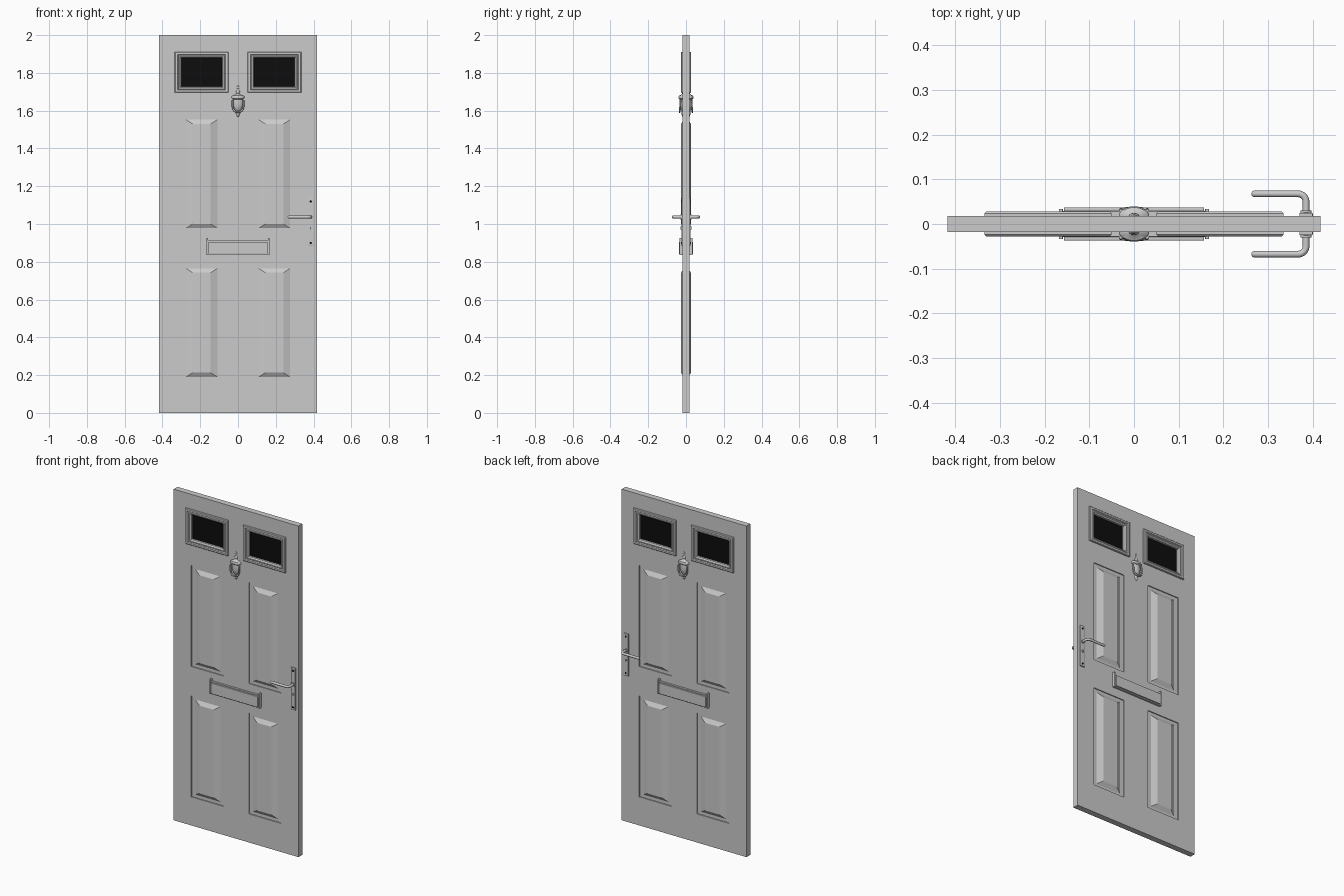
import bpy, bmesh, math
from mathutils import Matrix

if "Cube" in bpy.data.objects:
    bpy.data.objects.remove(bpy.data.objects["Cube"])

T = 0.018                       # half thickness of the slab
CX = 0.1925                     # panel / window centre from the middle
black = bpy.data.materials.new("black_glass")
black.diffuse_color = (0.004, 0.004, 0.004, 1)
black.use_nodes = True
black.node_tree.nodes["Principled BSDF"].inputs["Base Color"].default_value = black.diffuse_color


def finish(bm, name, mirror=(False, True), mat=None, smooth=False):
    bmesh.ops.remove_doubles(bm, verts=bm.verts, dist=1e-5)
    bmesh.ops.recalc_face_normals(bm, faces=bm.faces)
    me = bpy.data.meshes.new(name)
    bm.to_mesh(me)
    bm.free()
    ob = bpy.data.objects.new(name, me)
    bpy.context.collection.objects.link(ob)
    if mat:
        me.materials.append(mat)
    if any(mirror):
        m = ob.modifiers.new("mirror", 'MIRROR')
        m.use_axis = (mirror[0], mirror[1], False)
        m.use_mirror_merge = False
    if smooth:
        for o in bpy.context.selected_objects:
            o.select_set(False)
        bpy.context.view_layer.objects.active = ob
        ob.select_set(True)
        bpy.ops.object.shade_smooth_by_angle(angle=math.radians(40))
    return ob


def quad(bm, *pts):
    bm.faces.new([bm.verts.new(p) for p in pts])


def rings(bm, cx, cz, loops, cap=False):
    """Nested rectangles (half width, half height, y) joined by faces."""
    rows = [[(cx + a * w, y, cz + b * h) for a, b in ((-1, -1), (1, -1), (1, 1), (-1, 1))]
            for w, h, y in loops]
    for r, q in zip(rows, rows[1:]):
        for i in range(4):
            j = (i + 1) % 4
            quad(bm, r[i], r[j], q[j], q[i])
    if cap:
        quad(bm, *rows[-1])


def box(name, x0, x1, y0, y1, z0, z1, bevel=0.0, **kw):
    bm = bmesh.new()
    bmesh.ops.create_cube(bm, size=1)
    for v in bm.verts:
        v.co = ((x0 + x1) / 2 + v.co.x * (x1 - x0), (y0 + y1) / 2 + v.co.y * (y1 - y0),
                (z0 + z1) / 2 + v.co.z * (z1 - z0))
    if bevel:
        bmesh.ops.bevel(bm, geom=bm.edges[:], offset=bevel, segments=2, affect='EDGES', profile=0.5)
    return finish(bm, name, **kw)


def disc(name, x, z, r, y0, y1, **kw):
    bm = bmesh.new()
    bmesh.ops.create_cone(bm, cap_ends=True, segments=24, radius1=r, radius2=r, depth=abs(y1 - y0),
                          matrix=Matrix.Translation((x, (y0 + y1) / 2, z)) @ Matrix.Rotation(math.pi / 2, 4, 'X'))
    return finish(bm, name, smooth=True, **kw)


def ball(name, co, r, **kw):
    bm = bmesh.new()
    bmesh.ops.create_uvsphere(bm, u_segments=16, v_segments=10, radius=r, matrix=Matrix.Translation(co))
    return finish(bm, name, smooth=True, **kw)


def tube(name, pts, r):
    cu = bpy.data.curves.new(name, 'CURVE')
    cu.dimensions = '3D'
    cu.bevel_depth, cu.bevel_resolution, cu.use_fill_caps = r, 4, True
    sp = cu.splines.new('POLY')
    sp.points.add(len(pts) - 1)
    for p, c in zip(sp.points, pts):
        p.co = (*c, 1)
    ob = bpy.data.objects.new(name, cu)
    bpy.context.collection.objects.link(ob)


# Door slab: a grid with four sunken and raised panels and two window openings
HW, PH, WH = 0.108, 0.305, 0.0775
xs = [-0.417, -CX - HW, -CX + HW, CX - HW, CX + HW, 0.417]
zs = [0, 0.1725, 0.7825, 0.96, 1.57, 1.7255, 1.8805, 2]
bm = bmesh.new()
for s in (-1, 1):
    y = s * T
    for i, (x0, x1) in enumerate(zip(xs, xs[1:])):
        for k, (z0, z1) in enumerate(zip(zs, zs[1:])):
            cx, cz = (x0 + x1) / 2, (z0 + z1) / 2
            if i in (1, 3) and k in (1, 3):
                rings(bm, cx, cz, [(HW, PH, y), (HW, PH, s * 0.012), (0.083, 0.2875, s * 0.012),
                                   (0.048, 0.265, s * 0.026)], cap=True)
            elif i in (1, 3) and k == 5:
                rings(bm, cx, cz, [(HW, WH, y), (HW, WH, 0)])
            else:
                quad(bm, (x0, y, z0), (x1, y, z0), (x1, y, z1), (x0, y, z1))
for x0, x1 in zip(xs, xs[1:]):
    for z in (0, 2):
        quad(bm, (x0, -T, z), (x1, -T, z), (x1, T, z), (x0, T, z))
for z0, z1 in zip(zs, zs[1:]):
    for x in (xs[0], xs[-1]):
        quad(bm, (x, -T, z0), (x, T, z0), (x, T, z1), (x, -T, z1))
finish(bm, "door_slab", mirror=(False, False))

# Window frames: stepped moulding on both faces
steps = [(0, -T), (0, -0.024), (0.004, -0.0275), (0.015, -0.0275), (0.019, -0.022),
         (0.022, -0.025), (0.029, -0.025), (0.036, -0.018), (0.036, -0.005), (0.03, -0.005), (0, -T)]
bm = bmesh.new()
rings(bm, CX, 1.803, [(0.1425 - d, 0.1075 - d * 0.9, y) for d, y in steps])
finish(bm, "window_frames", mirror=(True, True))
box("window_glass", CX - HW, CX + HW, -0.006, 0.006, 1.7255, 1.8805, mirror=(True, False), mat=black)

# Letter box: back plate, flap and hinge ears
box("letter_plate", -0.168, 0.168, -0.029, -T + 0.002, 0.835, 0.912, bevel=0.002)
box("letter_flap", -0.157, 0.157, -0.037, -0.028, 0.841, 0.906, bevel=0.002)
for side in (-1, 1):
    a, b = sorted((side * 0.159, side * 0.168))
    box("letter_hinge_ear", a, b, -0.034, -T + 0.002, 0.835, 0.926, bevel=0.002)

# Knocker: turned urn, flattened against the door
prof = [(0, 1.735), (0.004, 1.731), (0.006, 1.722), (0.003, 1.712), (0.009, 1.704), (0.011, 1.698),
        (0.006, 1.69), (0.014, 1.684), (0.03, 1.679), (0.034, 1.673), (0.033, 1.665), (0.025, 1.66),
        (0.027, 1.645), (0.025, 1.625), (0.018, 1.605), (0.008, 1.597), (0.011, 1.59), (0.009, 1.58),
        (0.005, 1.571), (0, 1.566)]
bm = bmesh.new()
N = 24
pt = lambda r, z, i: (r * math.cos(2 * math.pi * i / N), -0.0175 + 0.65 * r * math.sin(2 * math.pi * i / N), z)
for (r0, z0), (r1, z1) in zip(prof, prof[1:]):
    for i in range(N):
        c = [pt(r0, z0, i), pt(r0, z0, i + 1), pt(r1, z1, i + 1), pt(r1, z1, i)]
        if r0 == 0:
            c = c[1:]
        elif r1 == 0:
            c = c[:3]
        quad(bm, *c)
finish(bm, "knocker_urn", smooth=True)

# Lock plate with screws and keyhole
LX = 0.385
box("lock_plate", LX - 0.015, LX + 0.015, -0.025, -T + 0.002, 0.883, 1.138, bevel=0.002)
for z in (0.9, 1.12):
    disc("plate_screw", LX, z, 0.006, -0.0262, -0.022, mat=black)
disc("keyhole_barrel", LX, 0.978, 0.008, -0.0285, -0.022)
box("keyhole_slot", LX - 0.0015, LX + 0.0015, -0.029, -0.025, 0.971, 0.985, mat=black)
disc("handle_collar", LX, 1.037, 0.012, -0.03, -0.022)
ball("handle_tip", (0.27, -0.0675, 1.037), 0.0075)

# Swinging knocker loop and lever handle on each face
for s in (-1, 1):
    arc = [math.pi * i / 12 for i in range(13)]
    tube("knocker_loop", [(0.029, s * 0.029, 1.655)] +
         [(0.029 * math.cos(a), s * (0.031 + 0.003 * math.sin(a)), 1.622 - 0.03 * math.sin(a)) for a in arc] +
         [(-0.029, s * 0.029, 1.655)], 0.0045)
    R = 0.018
    bend = [math.pi / 2 * i / 8 for i in range(9)]
    tube("lever_handle", [(LX, s * 0.017, 1.037)] +
         [(LX - R + R * math.cos(a), s * (0.0675 - R + R * math.sin(a)), 1.037) for a in bend] +
         [(0.27, s * 0.0675, 1.037)], 0.0075)
